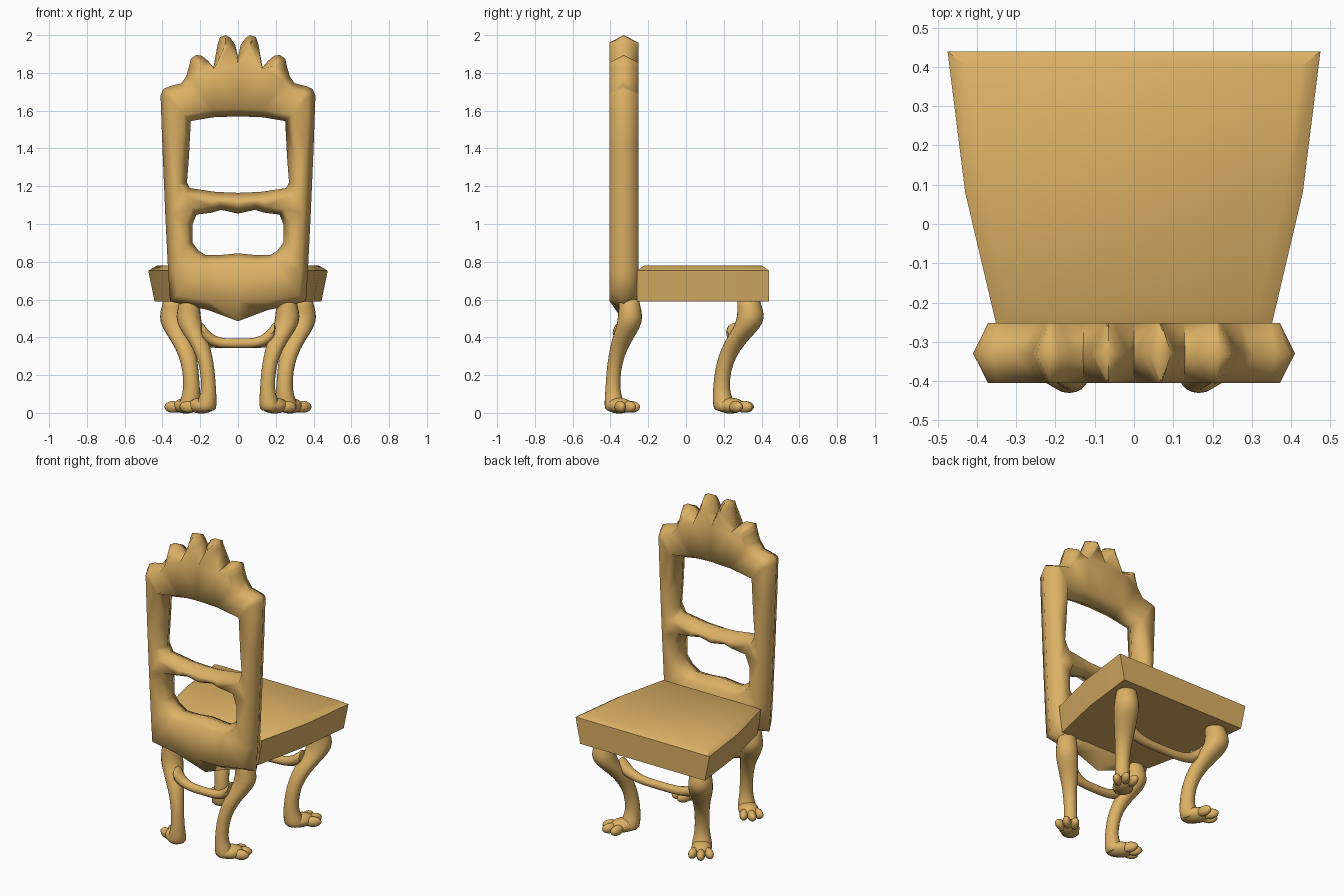
import bpy, bmesh, math
from mathutils import Vector, Matrix

cube = bpy.data.objects.get("Cube")
if cube:
    bpy.data.objects.remove(cube, do_unlink=True)

wood = bpy.data.materials.new("golden wood")
wood.use_nodes = True
COLOUR = (0.72, 0.44, 0.13, 1)
wood.diffuse_color = COLOUR
wood.node_tree.nodes["Principled BSDF"].inputs["Base Color"].default_value = COLOUR


def finish(name, bm, angle, levels=0):
    """Turn a bmesh into a shaded wooden object."""
    bmesh.ops.recalc_face_normals(bm, faces=bm.faces[:])
    mesh = bpy.data.meshes.new(name)
    bm.to_mesh(mesh)
    bm.free()
    mesh.materials.append(wood)
    ob = bpy.data.objects.new(name, mesh)
    bpy.context.collection.objects.link(ob)
    if levels:
        mod = ob.modifiers.new("Smooth", "SUBSURF")
        mod.levels = mod.render_levels = levels
    bpy.ops.object.select_all(action="DESELECT")
    ob.select_set(True)
    bpy.context.view_layer.objects.active = ob
    bpy.ops.object.shade_smooth_by_angle(angle=math.radians(angle))
    return ob


def mirrored(half):
    """Close a half outline running from the centre line to the centre line."""
    return half + [(-x, z) for x, z in reversed(half[1:-1])]


def offset(loop, d):
    """Shift a clockwise outline to its right-hand side by d, barely at sharp notches."""
    out = []
    for i, p in enumerate(loop):
        p = Vector(p)
        a = (p - Vector(loop[i - 1])).normalized()
        b = (Vector(loop[(i + 1) % len(loop)]) - p).normalized()
        n = Vector((a.y + b.y, -a.x - b.x)).normalized()
        notch = d > 0 and a.x * b.y - a.y * b.x > 0.7
        k = 4 if notch else max(n.dot(Vector((a.y, -a.x))), 0.75)
        out.append(p + n * d / k)
    return out


def bridge(bm, a, b):
    for i in range(len(a)):
        j = (i + 1) % len(a)
        bm.faces.new((a[i], a[j], b[j], b[i]))


# Carved back frame: outline with two openings, ridged around every edge
crest = mirrored([
    (0, 1.885), (.015, 1.95), (.04, 1.985), (.065, 2), (.095, 1.99), (.108, 1.95),
    (.13, 1.83), (.16, 1.865), (.19, 1.89), (.22, 1.895), (.25, 1.875),
    (.26, 1.83), (.275, 1.78), (.30, 1.745), (.36, 1.73), (.395, 1.715),
    (.41, 1.68), (.40, 1.4), (.385, 1.05), (.37, .75), (.36, .59),
    (.16, .545), (0, .485)])
upper_hole = mirrored([
    (0, 1.57), (.13, 1.565), (.25, 1.545), (.26, 1.35), (.27, 1.22),
    (.255, 1.19), (.12, 1.17), (0, 1.165)])
lower_hole = mirrored([
    (0, 1.055), (.09, 1.075), (.14, 1.06), (.22, 1.05), (.24, 1),
    (.24, .9), (.21, .86), (.17, .835), (.1, .835), (0, .845)])

bm = bmesh.new()
caps = {-.405: [], -.252: []}
for loop, inset in ((crest, .038), (upper_hole, -.04), (lower_hole, -.034)):
    middle = [bm.verts.new((x, -.33, z)) for x, z in loop]
    for y, edges in caps.items():
        ring = [bm.verts.new((p.x, y, max(p.y, .592))) for p in offset(loop, inset)]
        bridge(bm, middle, ring)
        edges += [bm.edges.get((ring[i - 1], ring[i])) for i in range(len(ring))]
for edges in caps.values():
    bmesh.ops.triangle_fill(bm, use_beauty=True, edges=edges)
finish("back_frame", bm, 75)

# Tapered seat with a shallow raised top
seat_outline = [(.475, .44), (.43, .08), (.35, -.26), (-.35, -.26), (-.43, .08), (-.475, .44)]
bm = bmesh.new()
rings = []
for z, sx, sy in ((.59, .93, 1), (.753, 1, 1), (.78, .9, .89)):
    rings.append([bm.verts.new((x * sx, (y - .09) * sy + .09, z)) for x, y in seat_outline])
for lower, upper in zip(rings, rings[1:]):
    bridge(bm, lower, upper)
bm.faces.new(rings[0])
bm.faces.new(rings[-1])
finish("seat", bm, 45)


def turned(name, rings, levels=1):
    """Skin a list of rings, each a list of points."""
    bm = bmesh.new()
    made = [[bm.verts.new(p) for p in ring] for ring in rings]
    for a, b in zip(made, made[1:]):
        bridge(bm, a, b)
    bm.faces.new(made[0])
    bm.faces.new(made[-1])
    return finish(name, bm, 60, levels)


# Cabriole leg profile: height, share of outward sweep, radius
LEG = [(.61, .9, .064), (.57, .93, .063), (.51, 1, .075), (.45, .86, .072), (.38, .48, .06),
       (.30, .2, .047), (.22, .05, .043), (.13, 0, .043), (.08, .04, .052),
       (.04, .12, .062), (.005, .14, .06)]
SIDES = 10


def leg(name, side, ankle, sweep, size):
    ax, ay = ankle
    rings = []
    for z, s, r in LEG:
        c = Vector((ax + sweep[0] * s, ay + sweep[1] * s, z))
        rings.append([((c.x + r * size * math.cos(t)) * side, c.y + r * size * math.sin(t), z)
                      for t in (math.tau * i / SIDES for i in range(SIDES))])
    turned(name + "_leg", rings)

    # Paw: one pad and three spread toes
    bm = bmesh.new()
    heading = math.atan2(sweep[1], sweep[0])
    parts = [(0, .055, (.085, .06, .042), .038)]
    parts += [(turn, .122 if turn else .138, (.05, .026, .031), .032) for turn in (-.36, 0, .36)]
    for turn, reach, radii, z in parts:
        a = heading + turn
        spot = Vector((ax + math.cos(a) * reach * size, ay + math.sin(a) * reach * size, z))
        place = (Matrix.Translation(spot) @ Matrix.Rotation(a, 4, "Z")
                 @ Matrix.Diagonal((*radii, 1)))
        bmesh.ops.create_uvsphere(bm, u_segments=12, v_segments=8, radius=1, matrix=place)
    bmesh.ops.scale(bm, vec=(side, 1, 1), verts=bm.verts)
    finish(name + "_paw", bm, 60)


def stretcher(name, half, y):
    """Rail between two legs, thickening and rising towards its ends."""
    rings = []
    for i in range(-6, 7):
        u = i / 6
        z, r = .368 + .08 * u ** 4, .028 + .03 * u ** 4
        rings.append([(half * u, y + r * math.cos(t), z + r * math.sin(t))
                      for t in (math.tau * k / 8 for k in range(8))])
    turned(name, rings)


for side, word in ((1, "left"), (-1, "right")):
    leg("rear_" + word, side, (.155, -.388), (.11, .095), .94)
    leg("seat_edge_" + word, side, (.245, .186), (.10, .16), 1.05)
stretcher("rear_stretcher", .20, -.345)
stretcher("seat_edge_stretcher", .29, .255)
